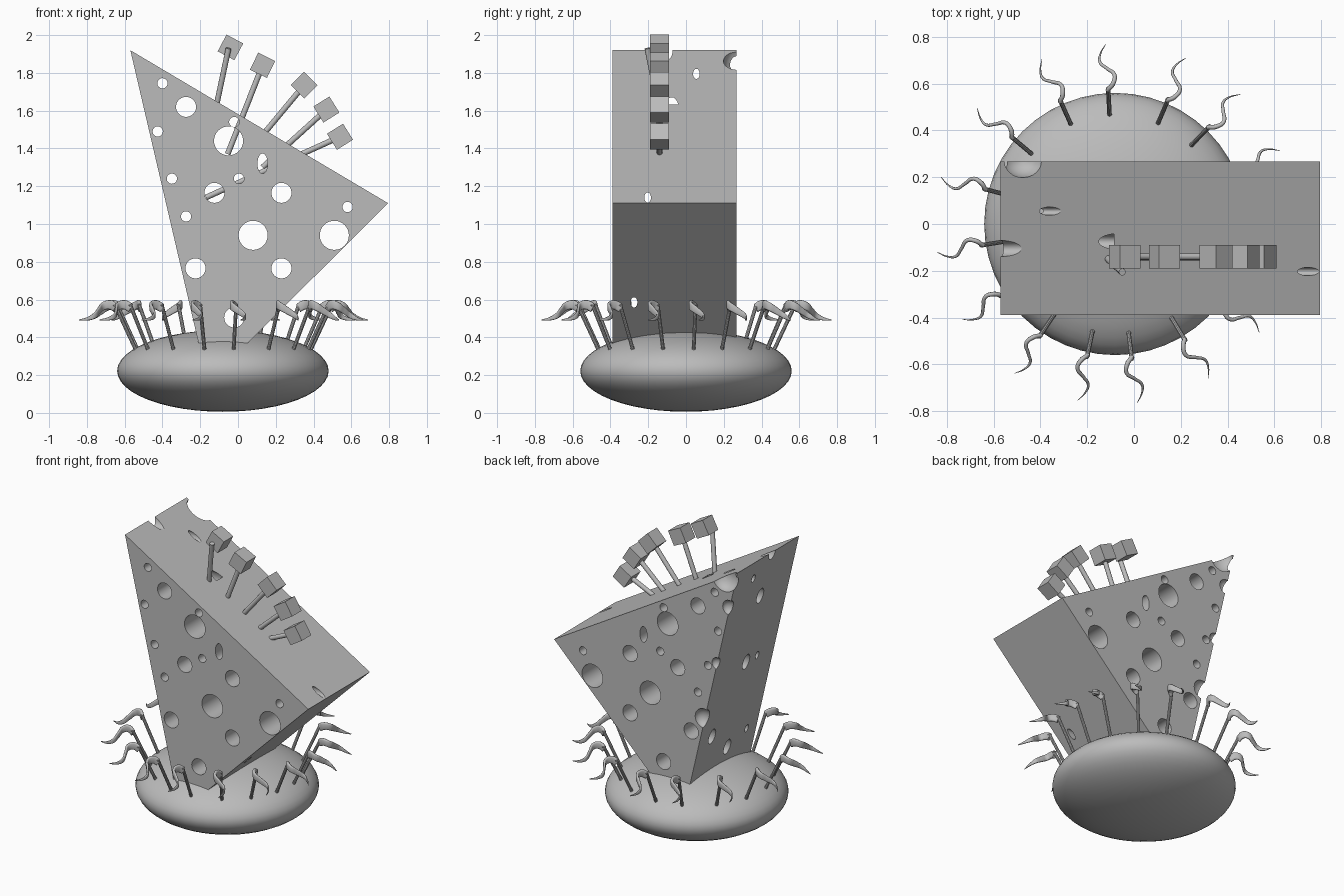
import bpy, math
from mathutils import Vector, Matrix

cube = bpy.data.objects.get("Cube")
if cube:
    bpy.data.objects.remove(cube, do_unlink=True)

grey = bpy.data.materials.new("plain_grey")
grey.use_nodes = True
grey.diffuse_color = (0.5, 0.5, 0.5, 1)
grey.node_tree.nodes["Principled BSDF"].inputs["Base Color"].default_value = (0.5, 0.5, 0.5, 1)


def finish(name, smooth=True):
    ob = bpy.context.object
    ob.name = name
    ob.data.materials.append(grey)
    if smooth:
        bpy.ops.object.shade_smooth_by_angle(angle=math.radians(35))
    return ob


def rod(name, a, b, radius, sides=12):
    a, b = Vector(a), Vector(b)
    bpy.ops.mesh.primitive_cylinder_add(vertices=sides, radius=radius, depth=(b - a).length)
    ob = bpy.context.object
    turn = (b - a).to_track_quat('Z', 'Y').to_matrix().to_4x4()
    ob.matrix_world = Matrix.Translation((a + b) / 2) @ turn
    return finish(name)


def ball(name, centre, radii, segments=32):
    bpy.ops.mesh.primitive_uv_sphere_add(segments=segments, ring_count=segments // 2,
                                         radius=1, location=centre)
    bpy.context.object.scale = radii
    bpy.ops.object.transform_apply(location=False, rotation=False)
    return finish(name)


# Flattened round base
CX = -0.08
ball("base", (CX, 0, 0.222), (0.56, 0.56, 0.216), 48)

# Wedge block: triangle extruded from front to back
profile = [(-0.57, 1.92), (-0.16, 0.16), (0.795, 1.11)]
verts = [(x, y, z) for y in (-0.388, 0.267) for x, z in profile]
mesh = bpy.data.meshes.new("wedge")
mesh.from_pydata(verts, [], [(0, 1, 2), (5, 4, 3), (0, 3, 4, 1), (1, 4, 5, 2), (2, 5, 3, 0)])
wedge = bpy.data.objects.new("wedge", mesh)
bpy.context.collection.objects.link(wedge)
mesh.materials.append(grey)

cutters = []

# Round holes bored front to back, grouped by size
S, M, L = 0.027, 0.053, 0.077
holes = {
    S: [(-0.4, 1.745), (-0.425, 1.49), (-0.02, 1.54), (-0.35, 1.24), (0.005, 1.24),
        (-0.275, 1.04), (0.58, 1.09)],
    M: [(-0.275, 1.62), (-0.125, 1.165), (0.23, 1.165), (-0.225, 0.765), (0.23, 0.765),
        (-0.02, 0.505)],
    L: [(-0.05, 1.44), (0.08, 0.94), (0.51, 0.94)],
}
for radius, spots in holes.items():
    for x, z in spots:
        cutters.append(rod("hole_cutter", (x, -0.6, z), (x, 0.5, z), radius, 32))


def oval_cutter(axis, centre, narrow, tall, length):
    ob = rod("oval_cutter", (0, 0, -length / 2), (0, 0, length / 2), 1, 32)
    basis = Matrix(((0, 0, 1), (narrow, 0, 0), (0, tall, 0)))
    if axis == 'Y':
        basis = Matrix(((narrow, 0, 0), (0, 0, -1), (0, tall, 0)))
    ob.data.transform(basis.to_4x4())
    ob.location = centre
    cutters.append(ob)


oval_cutter('Y', (0.13, 0, 1.32), 0.027, 0.053, 1.2)

# Oval holes bored sideways: y, z, size, end x
for y, z, size, end in [(0.055, 1.795, S, 0.9), (-0.203, 1.14, S, 0.9), (-0.275, 0.585, S, 0.9),
                        (-0.075, 1.618, M, -0.085), (-0.105, 1.92, M, -0.3),
                        (-0.085, 1.14, M, 0.05), (0.127, 0.69, M, 0.1), (-0.087, 0.53, M, 0.0)]:
    oval_cutter('X', ((end - 0.75) / 2, y, z), size * 0.65, size, end + 0.75)

# Rounded bites along the rear edges
for x, z, r in [(-0.475, 1.862, 0.092), (-0.51, 1.67, 0.05), (-0.42, 1.27, 0.04), (-0.32, 0.875, 0.065)]:
    cutters.append(ball("bite_cutter", (x, 0.267, z), (r, r * 0.75, r), 24))

bpy.ops.object.select_all(action='DESELECT')
bpy.context.view_layer.objects.active = wedge
wedge.select_set(True)
for cutter in cutters:
    mod = wedge.modifiers.new("cut", 'BOOLEAN')
    mod.operation = 'DIFFERENCE'
    mod.solver = 'EXACT'
    mod.object = cutter
    bpy.ops.object.modifier_apply(modifier=mod.name)
for cutter in cutters:
    bpy.data.objects.remove(cutter, do_unlink=True)
bpy.ops.object.shade_smooth_by_angle(angle=math.radians(30))

# Cubes on picks: cube x, z, tilt, then pick end x, z
PY = -0.14
for i, (x, z, tilt, ex, ez) in enumerate([(-0.04, 1.935, 28, -0.12, 1.6), (0.13, 1.84, 26, -0.055, 1.37),
                                          (0.35, 1.735, 45, 0.08, 1.41), (0.468, 1.606, 58, 0.13, 1.3),
                                          (0.54, 1.462, 58, -0.17, 1.14)]):
    bpy.ops.mesh.primitive_cube_add(size=0.1, location=(x, PY, z),
                                    rotation=(0, math.radians(tilt), 0))
    finish(f"pick_cube_{i + 1}", False)
    top = (x, PY, z) if i else (-0.05, -0.205, 1.93)
    rod(f"pick_{i + 1}", top, (ex, PY, ez), 0.015)

# Ring of stems, each with a tapering wavy streamer
path = [(0.575, 0, 0.555, 1.3), (0.6, 0.022, 0.572, 1.4), (0.635, 0.03, 0.565, 1.2),
        (0.665, 0, 0.54, 1.0), (0.695, -0.03, 0.513, 0.8), (0.73, -0.025, 0.498, 0.5),
        (0.77, 0.0, 0.492, 0.15)]
for i, deg in enumerate([5, 24, 46, 67, 93, 114, 140, 165, 189, 212, 236, 258, 277, 301, 323, 345]):
    a = math.radians(deg)
    out, side = Vector((math.cos(a), math.sin(a), 0)), Vector((math.sin(a), -math.cos(a), 0))

    def place(r, t, z):
        return Vector((CX, 0, z)) + out * r + side * t

    rod(f"stem_{i + 1}", place(0.465, 0, 0.33), place(0.58, 0, 0.575), 0.01, 10)
    curve = bpy.data.curves.new("streamer", 'CURVE')
    curve.dimensions = '3D'
    curve.twist_mode = 'Z_UP'
    curve.bevel_depth = 0.007
    curve.extrude = 0.011
    curve.bevel_resolution = 1
    curve.resolution_u = 5
    curve.use_fill_caps = True
    spline = curve.splines.new('BEZIER')
    spline.bezier_points.add(len(path) - 1)
    for point, (r, t, z, width) in zip(spline.bezier_points, path):
        point.co = place(r, t, z)
        point.radius = width
        point.handle_left_type = point.handle_right_type = 'AUTO'
    curve.materials.append(grey)
    streamer = bpy.data.objects.new(f"streamer_{i + 1}", curve)
    bpy.context.collection.objects.link(streamer)
